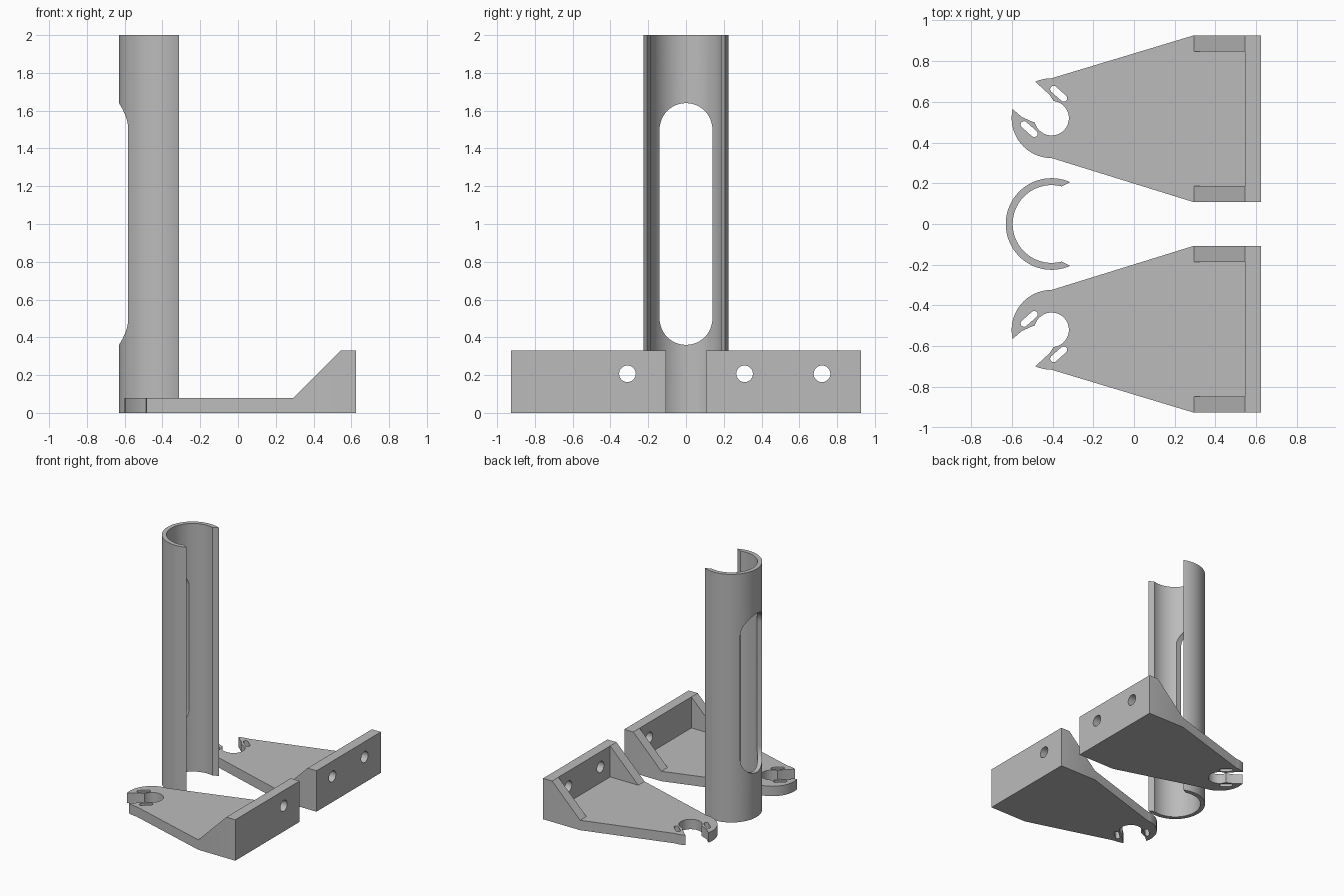
import bpy, bmesh
from math import sin, cos, radians, atan2, degrees
from mathutils import Matrix

if "Cube" in bpy.data.objects:
    bpy.data.objects.remove(bpy.data.objects["Cube"], do_unlink=True)

grey = bpy.data.materials.new("plain grey")
grey.use_nodes = True
grey.diffuse_color = (0.5, 0.5, 0.5, 1)
grey.node_tree.nodes["Principled BSDF"].inputs["Base Color"].default_value = grey.diffuse_color

# How each drawing plane (u, v, depth) sits in the model
AXES = {
    "z": Matrix(((1, 0, 0, 0), (0, 1, 0, 0), (0, 0, 1, 0), (0, 0, 0, 1))),
    "x": Matrix(((0, 0, 1, 0), (1, 0, 0, 0), (0, 1, 0, 0), (0, 0, 0, 1))),
    "y": Matrix(((1, 0, 0, 0), (0, 0, 1, 0), (0, 1, 0, 0), (0, 0, 0, 1))),
}


def arc(cx, cy, r, start, end, steps):
    angles = [radians(start + (end - start) * i / steps) for i in range(steps + 1)]
    return [(cx + r * cos(a), cy + r * sin(a)) for a in angles]


def slot(p, q, r, steps=12):
    """Rounded slot between two centres."""
    a = degrees(atan2(q[1] - p[1], q[0] - p[0]))
    return arc(*q, r, a - 90, a + 90, steps) + arc(*p, r, a + 90, a + 270, steps)


def prism(name, outline, axis, low, high):
    """Solid made by extruding an outline along an axis."""
    bm = bmesh.new()
    face = bm.faces.new([bm.verts.new((u, v, low)) for u, v in outline])
    top = bmesh.ops.extrude_face_region(bm, geom=[face])["geom"]
    bmesh.ops.translate(bm, vec=(0, 0, high - low),
                        verts=[g for g in top if isinstance(g, bmesh.types.BMVert)])
    bm.transform(AXES[axis])
    bmesh.ops.recalc_face_normals(bm, faces=bm.faces)
    mesh = bpy.data.meshes.new(name)
    bm.to_mesh(mesh)
    bm.free()
    mesh.materials.append(grey)
    obj = bpy.data.objects.new(name, mesh)
    bpy.context.collection.objects.link(obj)
    return obj


def cut(obj, *shape):
    """Subtract a prism from the object."""
    cutter = prism("cutter", *shape)
    cutter.hide_render = True
    mod = obj.modifiers.new("cut", "BOOLEAN")
    mod.operation, mod.solver, mod.object = "DIFFERENCE", "EXACT", cutter
    bpy.context.view_layer.update()
    mesh = bpy.data.meshes.new_from_object(
        obj.evaluated_get(bpy.context.evaluated_depsgraph_get()))
    obj.modifiers.clear()
    obj.data = mesh
    bpy.data.objects.remove(cutter, do_unlink=True)


def finish(obj):
    bpy.ops.object.select_all(action="DESELECT")
    obj.select_set(True)
    bpy.context.view_layer.objects.active = obj
    bpy.ops.object.shade_smooth_by_angle(angle=radians(30))


# Upright split tube with a long rounded window
CX = -0.405
tube = prism("split_tube", arc(CX, 0, 0.225, 66, 294, 64) + arc(CX, 0, 0.191, 285, 75, 64),
             "z", 0, 2)
cut(tube, slot((0, 0.5), (0, 1.5), 0.14, 24), "x", -0.8, CX)
finish(tube)

# Two mirrored clamp brackets
CY, INNER, OUTER, FRONT, BACK = 0.52, 0.107, 0.927, 0.295, 0.625
PLATE, WALL, HEIGHT = 0.08, 0.545, 0.33
plan = (arc(CX, CY, 0.196, 167, 270, 32)
        + [(FRONT, INNER), (BACK, INNER), (BACK, OUTER), (FRONT, OUTER)]
        + arc(CX, CY, 0.196, 90, 114, 8)
        + [(-0.415, 0.635)]
        + arc(CX, CY, 0.085, 83, -165, 48)
        + [(-0.505, 0.505), (-0.55, 0.525)])

for name, side in (("front_bracket", -1), ("back_bracket", 1)):
    def flip(points):
        return [(u, v * side) for u, v in points]

    bracket = prism(name, flip(plan), "z", 0, HEIGHT)
    # Pocket between the gussets, then the sloped side profile
    lo, hi = sorted((side * (INNER + 0.08), side * (OUTER - 0.08)))
    cut(bracket, [(0.1, lo), (WALL, lo), (WALL, hi), (0.1, hi)], "z", PLATE, 0.5)
    cut(bracket, [(-1, PLATE), (FRONT, PLATE), (FRONT + 0.3, PLATE + 0.3), (-1, PLATE + 0.3)],
        "y", -1.2, 1.2)
    # Tie slots beside the clamp mouth
    for p, q in (((-0.54, 0.488), (-0.49, 0.444)), ((-0.395, 0.662), (-0.345, 0.618))):
        cut(bracket, flip(slot(p, q, 0.017)), "z", -0.1, 0.2)
    # Screw holes in the upright wall
    for y in (0.31, 0.72):
        cut(bracket, arc(side * y, 0.207, 0.044, 0, 350, 35), "x", 0.5, 0.7)
    finish(bracket)
